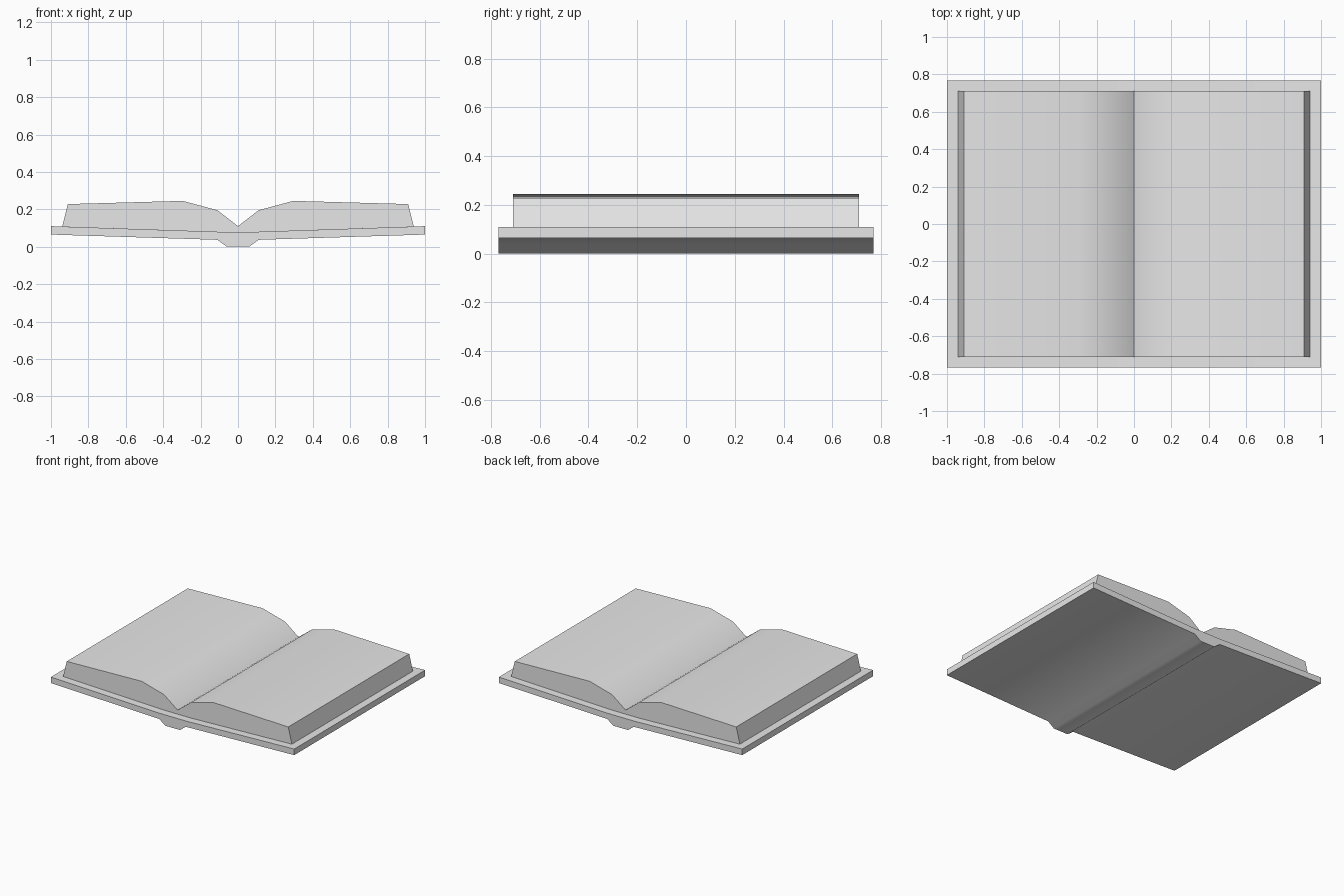
import bpy
import bmesh
import math

cube = bpy.data.objects.get("Cube")
if cube:
    bpy.data.objects.remove(cube, do_unlink=True)

# Single flat colour
grey = bpy.data.materials.new("light grey")
grey.use_nodes = True
colour = (0.8, 0.8, 0.8, 1)
grey.diffuse_color = colour
grey.node_tree.nodes["Principled BSDF"].inputs["Base Color"].default_value = colour


def extrude_profile(name, half, depth):
    """Mirror a half outline (x >= 0) across x = 0 and extrude it along y."""
    mirrored = [(-x, z) for x, z in reversed(half) if x > 0]
    outline = half + mirrored
    bm = bmesh.new()
    base = bm.faces.new([bm.verts.new((x, -depth / 2, z)) for x, z in outline])
    result = bmesh.ops.extrude_face_region(bm, geom=[base], use_keep_orig=True)
    moved = [g for g in result["geom"] if isinstance(g, bmesh.types.BMVert)]
    bmesh.ops.translate(bm, verts=moved, vec=(0, depth, 0))
    bmesh.ops.recalc_face_normals(bm, faces=bm.faces)
    mesh = bpy.data.meshes.new(name)
    bm.to_mesh(mesh)
    bm.free()
    mesh.materials.append(grey)
    obj = bpy.data.objects.new(name, mesh)
    bpy.context.collection.objects.link(obj)
    bpy.ops.object.select_all(action='DESELECT')
    obj.select_set(True)
    bpy.context.view_layer.objects.active = obj
    bpy.ops.object.shade_smooth_by_angle(angle=math.radians(45))
    return obj


# Cover boards with the raised spine underneath
extrude_profile("cover", [(0, 0.08), (0.11, 0.08), (1, 0.11), (1, 0.065),
                          (0.11, 0.037), (0.06, 0)], 1.536)

# Open page block, curving down into the gutter
extrude_profile("pages", [(0, 0.11), (0.11, 0.195), (0.295, 0.245),
                          (0.91, 0.228), (0.94, 0.108), (0.11, 0.08)], 1.42)
